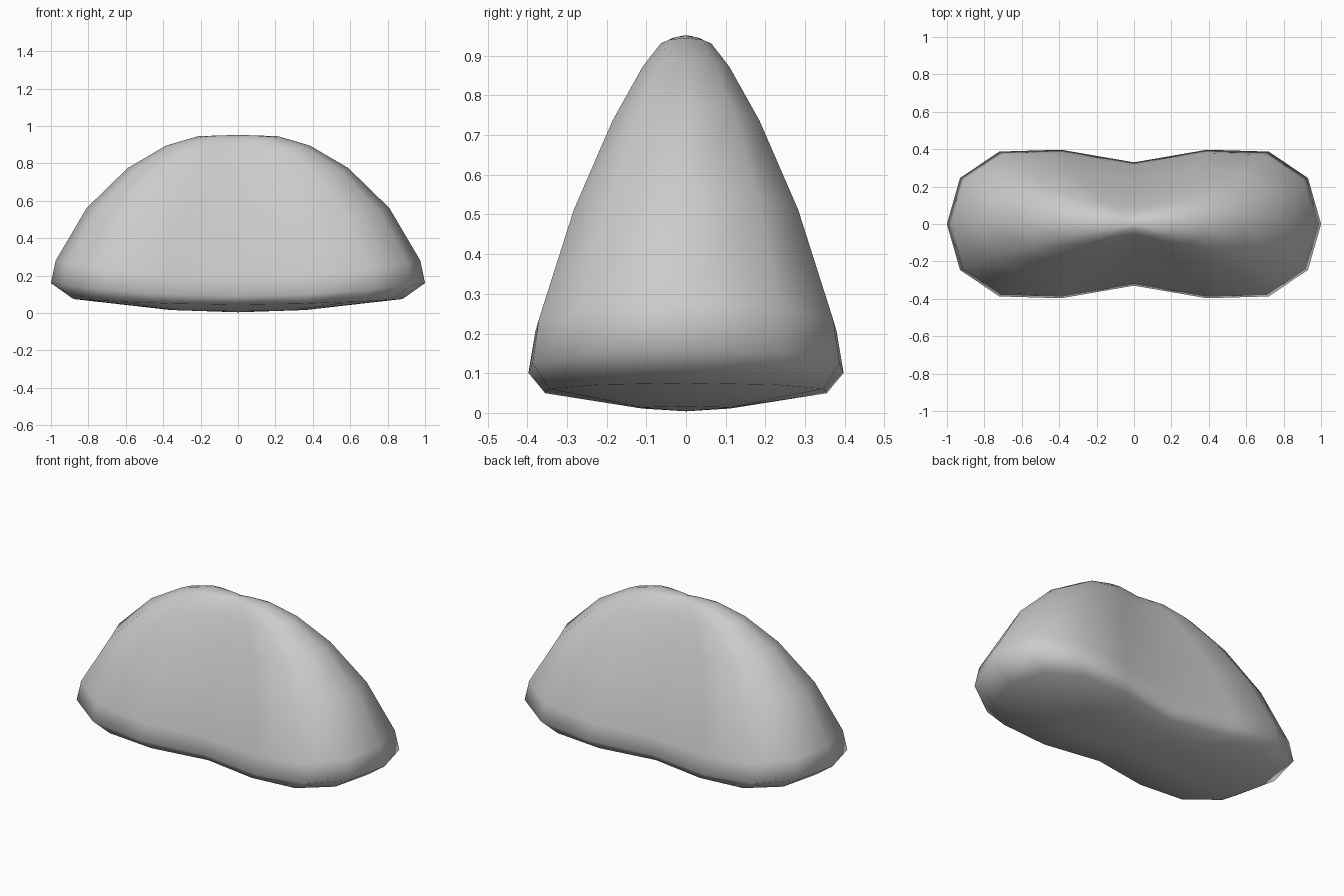
import bpy, bmesh

cube = bpy.data.objects.get("Cube")
if cube:
    bpy.data.objects.remove(cube, do_unlink=True)

grey = bpy.data.materials.new("light grey")
grey.use_nodes = True
colour = (0.6, 0.6, 0.6, 1)
grey.diffuse_color = colour
grey.node_tree.nodes["Principled BSDF"].inputs["Base Color"].default_value = colour

# Plan outline, one quadrant from the end to the waist, then mirrored round
quarter = [(1, 0), (.93, .62), (.72, .975), (.39, 1), (0, .83)]
half = quarter + [(-x, y) for x, y in quarter[-2::-1]]
outline = half + [(x, -y) for x, y in half[-2:0:-1]]

# Rings from bottom to top: half length, half width, height at ends, height at sides
rings = [
    (.36, .11, .016, .01),
    (.88, .355, .075, .045),
    (1.0, .397, .16, .09),
    (.975, .38, .28, .19),
    (.81, .29, .56, .46),
    (.59, .19, .775, .695),
    (.385, .112, .895, .848),
    (.215, .066, .945, .914),
    (.11, .035, .949, .94),
]

# Body: lofted rings closed with a fan at each pole
bm = bmesh.new()
loops = [[bm.verts.new((x * a, y * b, side + (end - side) * x * x)) for x, y in outline]
         for a, b, end, side in rings]
n = len(outline)
bottom = bm.verts.new((0, 0, .004))
top = bm.verts.new((0, 0, .952))
for i in range(n):
    j = (i + 1) % n
    bm.faces.new((bottom, loops[0][j], loops[0][i]))
    bm.faces.new((top, loops[-1][i], loops[-1][j]))
    for low, high in zip(loops, loops[1:]):
        bm.faces.new((low[i], low[j], high[j], high[i]))
bmesh.ops.recalc_face_normals(bm, faces=bm.faces)
for face in bm.faces:
    face.smooth = True

mesh = bpy.data.meshes.new("body")
bm.to_mesh(mesh)
bm.free()
mesh.materials.append(grey)
body = bpy.data.objects.new("body", mesh)
bpy.context.collection.objects.link(body)
